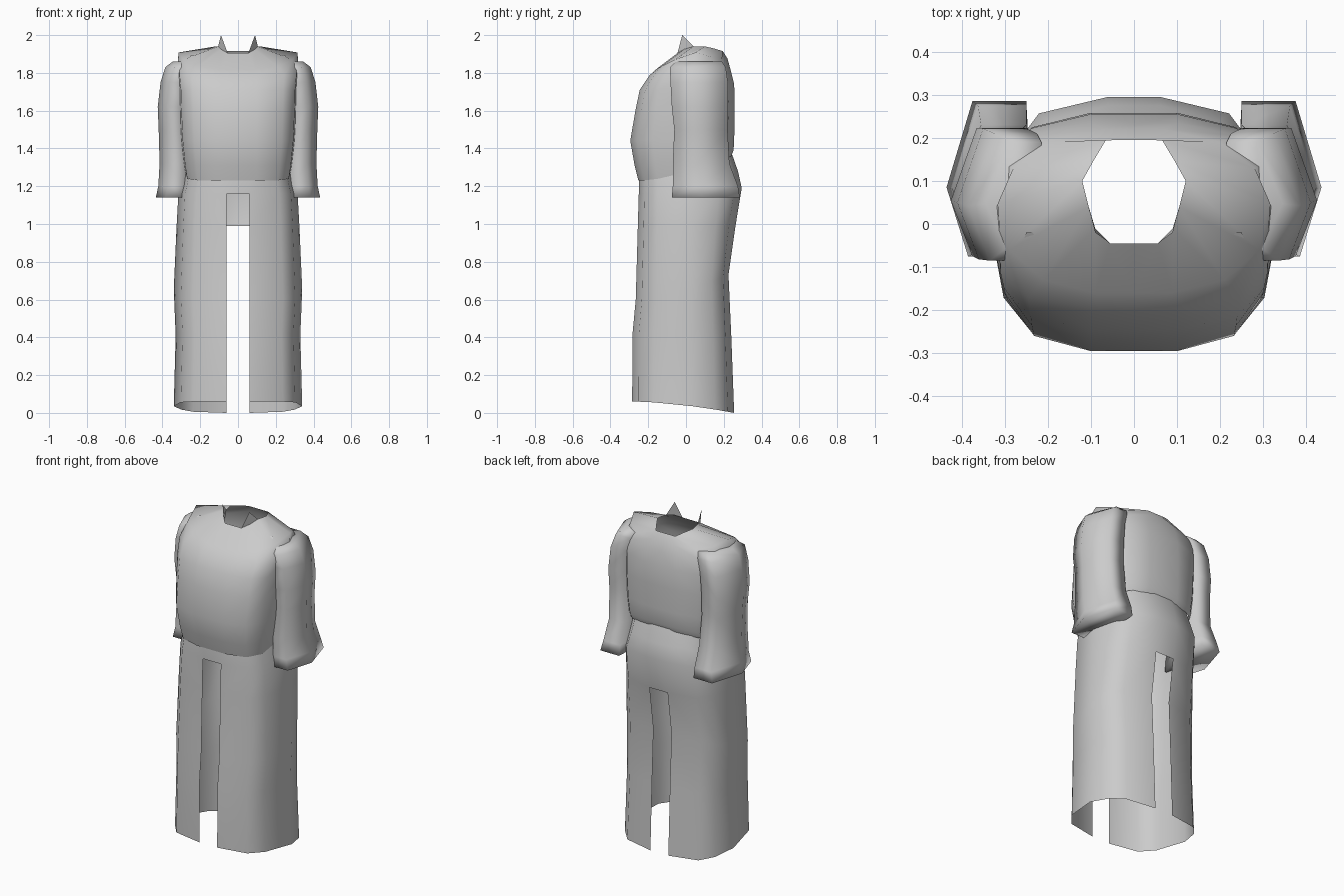
import bpy
import bmesh
from math import radians

cube = bpy.data.objects.get("Cube")
if cube:
    bpy.data.objects.remove(cube)

cloth = bpy.data.materials.new("grey_cloth")
cloth.use_nodes = True
GREY = (0.6, 0.6, 0.6, 1)
cloth.diffuse_color = GREY
cloth.node_tree.nodes["Principled BSDF"].inputs["Base Color"].default_value = GREY


def make_object(name, bm, angle=75):
    """Turn a half model into a smooth, mirrored object."""
    bmesh.ops.recalc_face_normals(bm, faces=bm.faces)
    mesh = bpy.data.meshes.new(name)
    bm.to_mesh(mesh)
    bm.free()
    mesh.materials.append(cloth)
    obj = bpy.data.objects.new(name, mesh)
    bpy.context.collection.objects.link(obj)
    bpy.ops.object.select_all(action="DESELECT")
    obj.select_set(True)
    bpy.context.view_layer.objects.active = obj
    bpy.ops.object.shade_smooth_by_angle(angle=radians(angle))
    mirror = obj.modifiers.new("mirror", "MIRROR")
    mirror.merge_threshold = 0.002


def loft(rings, closed=False, skip=lambda row, col: False):
    """Join rings of points with quads, leaving out skipped cells."""
    bm = bmesh.new()
    rows = [[bm.verts.new(p) for p in ring] for ring in rings]
    n = len(rows[0])
    for r in range(len(rows) - 1):
        for c in range(n if closed else n - 1):
            if not skip(r, c):
                d = (c + 1) % n
                bm.faces.new((rows[r][c], rows[r][d], rows[r + 1][d], rows[r + 1][c]))
    if closed:
        bm.faces.new(rows[0])
        bm.faces.new(rows[-1])
    return bm


def half_ring(zf, zb, w, f, b, inner, corner, side):
    """Half a body section, from the front centre round to the back centre."""
    plan = [(0, f), (inner, f), (corner * w, 0.88 * f), (side * w, 0.6 * f),
            (w, 0.03), (side * w, 0.6 * b), (corner * w, 0.87 * b),
            (inner, b), (0, b)]
    return [(x, y, zf + (zb - zf) * ((y - f) / (b - f)) ** 1.7) for x, y in plan]


# Long skirt: front height, back height, half width, front depth, back depth
skirt_rows = [
    (0.06, 0.0, 0.34, -0.285, 0.255),
    (0.42, 0.40, 0.33, -0.283, 0.24),
    (0.60, 0.73, 0.34, -0.266, 0.225),
    (0.99, 0.99, 0.325, -0.255, 0.262),
    (1.16, 1.19, 0.315, -0.25, 0.295),
    (1.28, 1.28, 0.285, -0.25, 0.275),
    (1.36, 1.38, 0.27, -0.24, 0.24),
]
# The front slit reaches higher than the back slit
skirt = loft([half_ring(*r, 0.06, 0.7, 0.89) for r in skirt_rows],
             skip=lambda r, c: (c == 0 and r < 4) or (c == 7 and r < 3))
make_object("skirt", skirt)

# Jacket body, tucked in at the front waist and overhanging at the back
jacket_rows = [
    (1.23, 1.36, 0.28, -0.252, 0.24),
    (1.31, 1.39, 0.292, -0.272, 0.252),
    (1.44, 1.48, 0.305, -0.295, 0.256),
    (1.60, 1.62, 0.312, -0.268, 0.258),
    (1.71, 1.74, 0.315, -0.245, 0.255),
    (1.785, 1.82, 0.322, -0.195, 0.235),
]
shoulder = [(0, -0.16, 1.818), (0.09, -0.16, 1.818), (0.21, -0.13, 1.835),
            (0.29, -0.06, 1.87), (0.315, 0.05, 1.908), (0.28, 0.13, 1.885),
            (0.2, 0.19, 1.865), (0.07, 0.22, 1.875), (0, 0.22, 1.875)]
neck = [(0, -0.045, 1.905), (0.055, -0.045, 1.905), (0.09, -0.01, 1.925),
        (0.105, 0.04, 1.94), (0.12, 0.1, 1.94), (0.095, 0.145, 1.93),
        (0.065, 0.195, 1.915), (0.03, 0.195, 1.915), (0, 0.195, 1.915)]
jacket = loft([half_ring(*r, 0.1, 0.76, 0.96) for r in jacket_rows] + [shoulder, neck])
make_object("jacket_body", jacket)


def sleeve_ring(z, xi, xo, y0, y1):
    mid = (y0 + y1) / 2
    return [(xi + 0.035, y0, z), (xo - 0.05, y0, z), (xo, mid - 0.02, z),
            (xo - 0.06, y1, z), (xi, y1, z), (xi - 0.01, mid, z)]


# Sleeves: height, inner and outer side, front and back depth
sleeve_rows = [
    (1.14, 0.25, 0.435, -0.075, 0.285),
    (1.20, 0.25, 0.422, -0.07, 0.275),
    (1.32, 0.25, 0.415, -0.07, 0.23),
    (1.50, 0.26, 0.42, -0.062, 0.22),
    (1.62, 0.26, 0.425, -0.075, 0.223),
    (1.75, 0.25, 0.41, -0.082, 0.222),
    (1.83, 0.225, 0.385, -0.085, 0.21),
    (1.86, 0.215, 0.345, -0.055, 0.19),
]
make_object("sleeves", loft([sleeve_ring(*r) for r in sleeve_rows], closed=True), 150)


def plate(name, points):
    bm = bmesh.new()
    bm.faces.new([bm.verts.new(p) for p in points])
    make_object(name, bm)


# Pointed collar corners and little shoulder tabs
plate("collar_points", [(0.055, -0.045, 1.905), (0.09, -0.02, 2.0),
                        (0.105, 0.04, 1.94), (0.09, -0.01, 1.925)])
plate("shoulder_tabs", [(0.22, -0.045, 1.882), (0.258, -0.042, 1.878),
                        (0.25, -0.02, 1.892), (0.235, -0.02, 1.895)])
